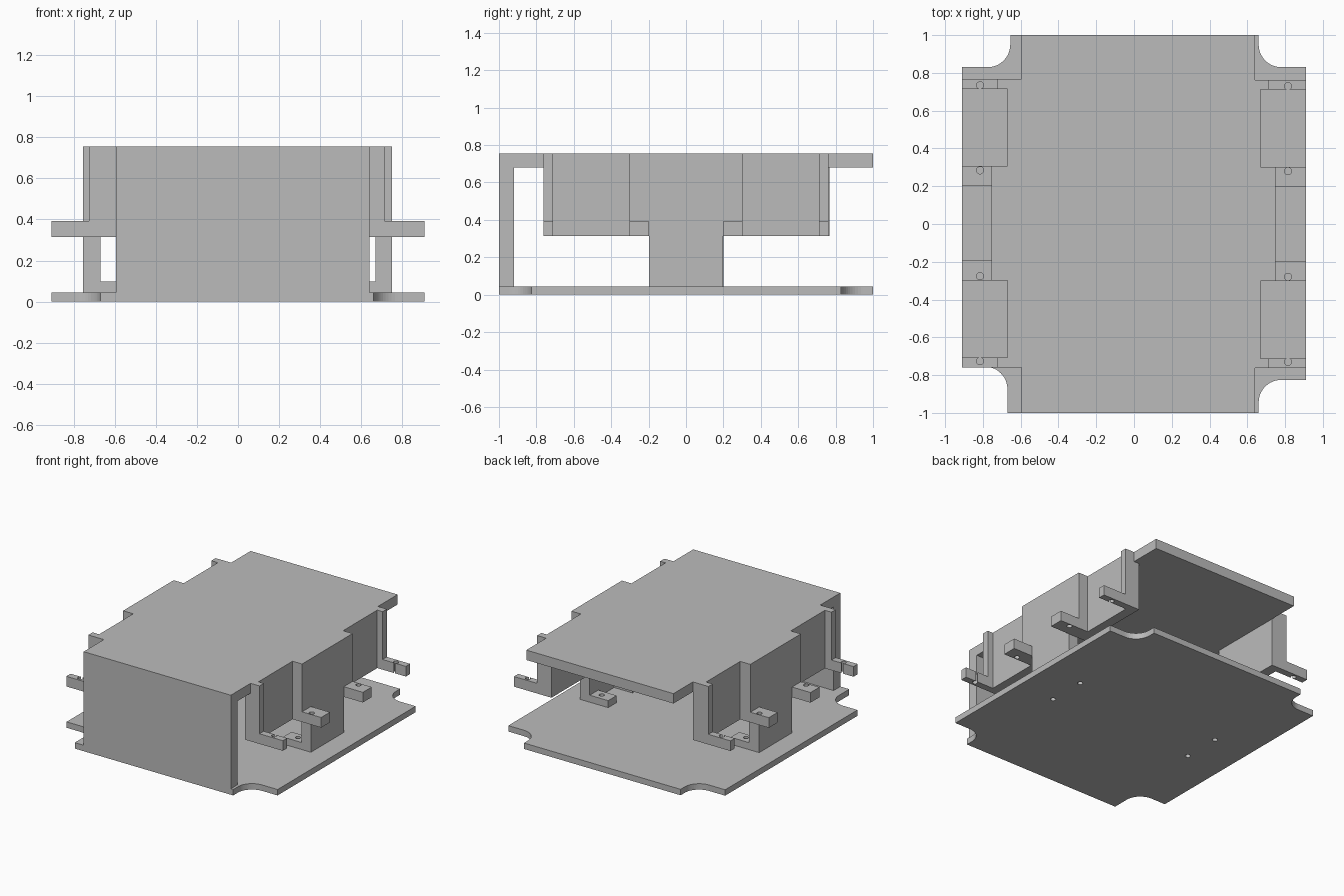
import bpy, bmesh
from math import sin, cos, pi

if "Cube" in bpy.data.objects:
    bpy.data.objects.remove(bpy.data.objects["Cube"], do_unlink=True)

grey = bpy.data.materials.new("light_grey")
grey.use_nodes = True
grey.diffuse_color = (0.5, 0.5, 0.5, 1)
grey.node_tree.nodes["Principled BSDF"].inputs["Base Color"].default_value = (0.5, 0.5, 0.5, 1)


def add_object(name, bm):
    bmesh.ops.recalc_face_normals(bm, faces=bm.faces)
    mesh = bpy.data.meshes.new(name)
    bm.to_mesh(mesh)
    bm.free()
    mesh.materials.append(grey)
    obj = bpy.data.objects.new(name, mesh)
    bpy.context.collection.objects.link(obj)
    return obj


def prism(name, outline, z0, z1):
    """Extrude a flat outline from z0 up to z1."""
    bm = bmesh.new()
    face = bm.faces.new([bm.verts.new((x, y, z0)) for x, y in outline])
    top = bmesh.ops.extrude_face_region(bm, geom=[face])["geom"]
    bmesh.ops.translate(bm, vec=(0, 0, z1 - z0),
                        verts=[v for v in top if isinstance(v, bmesh.types.BMVert)])
    return add_object(name, bm)


def box(name, x0, x1, y0, y1, z0, z1):
    return prism(name, [(x0, y0), (x1, y0), (x1, y1), (x0, y1)], z0, z1)


def drill(obj, holes, z0, z1, radius=0.019):
    """Cut vertical round screw holes through a part."""
    for hx, hy in holes:
        ring = [(hx + radius * cos(i * pi / 10), hy + radius * sin(i * pi / 10))
                for i in range(20)]
        cutter = prism("hole_cutter", ring, z0 - 0.02, z1 + 0.02)
        cutter.hide_render = True
        mod = obj.modifiers.new("hole", "BOOLEAN")
        mod.operation = "DIFFERENCE"
        mod.solver = "EXACT"
        mod.object = cutter
        bpy.ops.object.select_all(action="DESELECT")
        bpy.context.view_layer.objects.active = obj
        obj.select_set(True)
        bpy.ops.object.modifier_apply(modifier=mod.name)
        bpy.data.objects.remove(cutter, do_unlink=True)


# Main heights
PLATE, FOOT, LOW, ARM, UNDER, TOP = 0.045, 0.098, 0.315, 0.392, 0.68, 0.755
OUT, INSET, INNER = 0.91, 0.67, 0.595
HOLE_X, FOOT_HOLE = 0.815, (0.605, 0.145)


# Base plate with scooped corners
def scoop(sx, sy, x, y, r=0.12):
    arc = [(sx * (x + r - r * sin(a)), sy * (y + r - r * cos(a)))
           for a in (i * pi / 24 for i in range(13))]
    pts = [(sx * OUT, sy * y)] + arc + [(sx * x, sy)]
    return pts if sx * sy > 0 else pts[::-1]


base = prism("base_plate",
             scoop(1, 1, 0.66, 0.83) + scoop(-1, 1, 0.655, 0.83)
             + scoop(-1, -1, 0.67, 0.755) + scoop(1, -1, 0.66, 0.825), 0, PLATE)
drill(base, [(sx * FOOT_HOLE[0], sy * FOOT_HOLE[1]) for sx in (-1, 1) for sy in (-1, 1)],
      0, PLATE)

# Per side: cover edge, corner post face, leg face, y offset
SIDES = {1: (0.64, 0.715, 0.75, 0.0), -1: (0.595, 0.725, 0.755, 0.004)}


# Cover plate with stepped edges that follow the walls and posts
def cover_edge(s):
    edge, post, leg, dy = SIDES[s]
    half = [(leg, 0.303), (INSET, 0.303), (INSET, 0.712), (post, 0.712),
            (post, 0.763), (edge, 0.763)]
    back = [(s * x, y + dy) for x, y in half] + [(s * edge, 1)]
    front = [(s * x, -y + dy) for x, y in half] + [(s * edge, -1)]
    return front[::-1] + back


prism("cover_plate", cover_edge(1) + cover_edge(-1)[::-1], UNDER, TOP)
box("front_wall", -SIDES[-1][0], SIDES[1][0], -1, -0.92, PLATE, UNDER)

# Side walls, legs, posts, arms and feet
for s, side in ((1, "left"), (-1, "right")):
    edge, post, leg, dy = SIDES[s]
    box(f"{side}_leg", s * INSET, s * leg, dy - 0.197, dy + 0.197, PLATE, UNDER)
    for t, end in ((-1, "front"), (1, "back")):
        tag = f"{side}_{end}"

        def part(name, x0, x1, y0, y1, z0, z1):
            return box(f"{tag}_{name}", s * x0, s * x1, t * y0 + dy, t * y1 + dy, z0, z1)

        part("wall", INNER, INSET, 0.197, 0.763, LOW, UNDER)
        part("leg_shoulder", INSET, leg, 0.197, 0.303, LOW, UNDER)
        part("corner_post", INSET, post, 0.712, 0.763, LOW, UNDER)
        outer = part("corner_arm", post, OUT, 0.712, 0.763, LOW, ARM)
        drill(outer, [(s * HOLE_X, t * 0.73 + dy)], LOW, ARM)
        middle = part("middle_arm", leg, OUT, 0.197, 0.303, LOW, ARM)
        drill(middle, [(s * HOLE_X, t * 0.28 + dy)], LOW, ARM)
        foot = part("foot", 0.515, INSET, 0.095, 0.197, PLATE, FOOT)
        drill(foot, [(s * FOOT_HOLE[0], t * FOOT_HOLE[1])], PLATE, FOOT)
